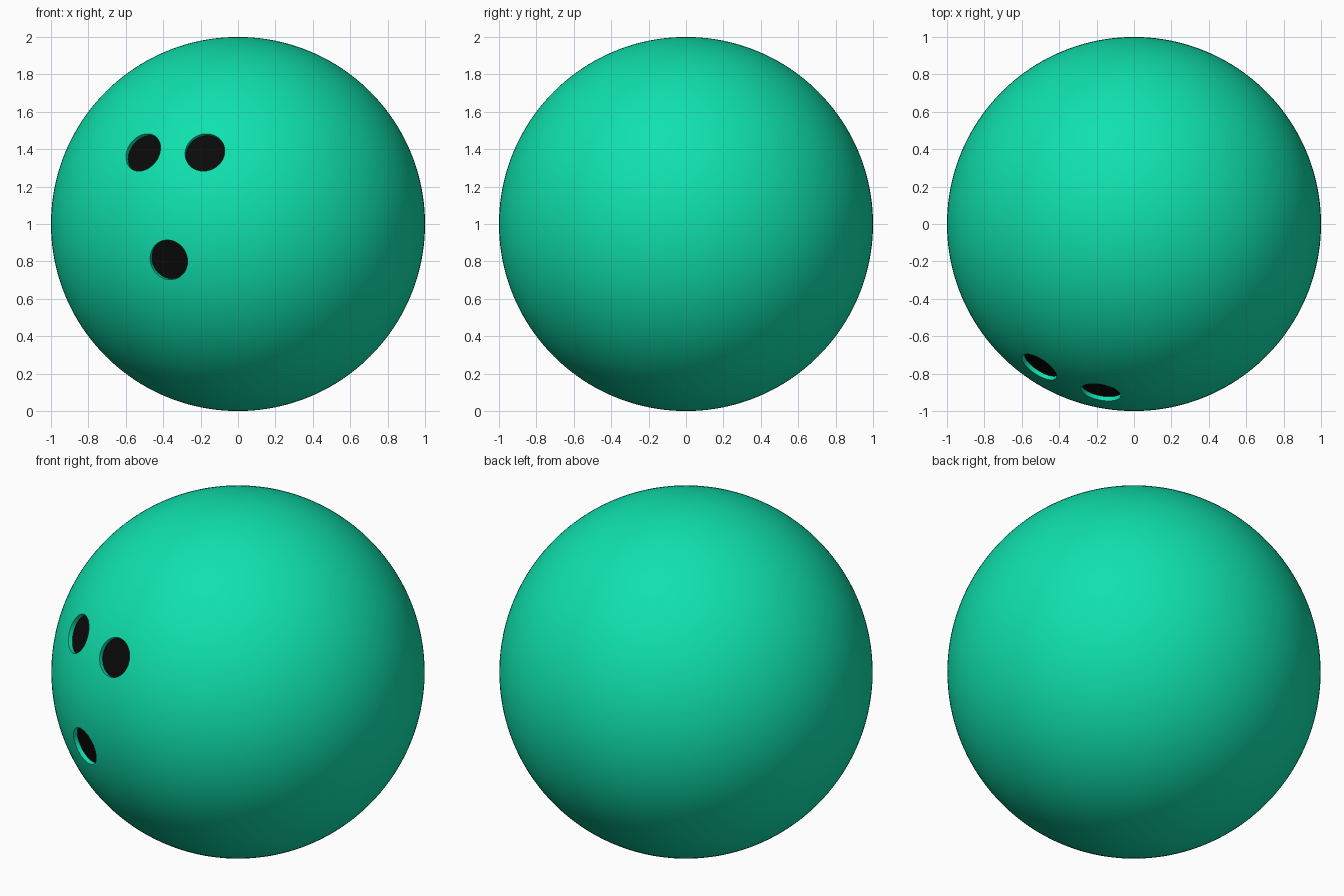
import bpy
from mathutils import Vector

if "Cube" in bpy.data.objects:
    bpy.data.objects.remove(bpy.data.objects["Cube"])

CENTER = Vector((0, 0, 1))
HOLE_R = 0.108
FLOOR = 0.968   # distance of the hole floors from the ball centre


def material(name, color):
    m = bpy.data.materials.new(name)
    m.diffuse_color = color
    m.use_nodes = True
    m.node_tree.nodes["Principled BSDF"].inputs["Base Color"].default_value = m.diffuse_color
    return m


green = material("green", (0.005, 0.75, 0.42, 1))
black = material("black", (0.003, 0.003, 0.003, 1))


def cylinder(name, axis, start, end, radius):
    # cylinder along a radial axis of the ball
    bpy.ops.mesh.primitive_cylinder_add(
        vertices=48, radius=radius, depth=end - start,
        location=CENTER + axis * (start + end) / 2,
        rotation=axis.to_track_quat('Z', 'Y').to_euler())
    ob = bpy.context.object
    ob.name = name
    return ob


# ball
bpy.ops.mesh.primitive_uv_sphere_add(segments=160, ring_count=80, radius=1, location=CENTER)
ball = bpy.context.object
ball.name = "ball"
ball.data.materials.append(green)

# finger and thumb holes, each with a dark floor
holes = {"left_finger_hole": (-0.51, 0.385),
         "right_finger_hole": (-0.178, 0.385),
         "thumb_hole": (-0.372, -0.193)}
for name, (x, z) in holes.items():
    axis = Vector((x, -(1 - x * x - z * z) ** 0.5, z))
    cutter = cylinder(name + "_cutter", axis, FLOOR, 1.1, HOLE_R)
    cutter.data.materials.append(green)
    cutter.hide_render = True
    cutter.hide_viewport = False
    cut = ball.modifiers.new(name, 'BOOLEAN')
    cut.operation = 'DIFFERENCE'
    cut.solver = 'EXACT'
    cut.object = cutter
    bpy.context.view_layer.objects.active = ball
    bpy.ops.object.modifier_apply(modifier=cut.name)
    bpy.data.objects.remove(cutter)
    floor = cylinder(name, axis, FLOOR - 0.02, FLOOR + 0.001, HOLE_R)
    floor.data.materials.append(black)

# smooth ball with crisp hole rims
bpy.ops.object.select_all(action='DESELECT')
ball.select_set(True)
bpy.context.view_layer.objects.active = ball
bpy.ops.object.shade_smooth_by_angle()
